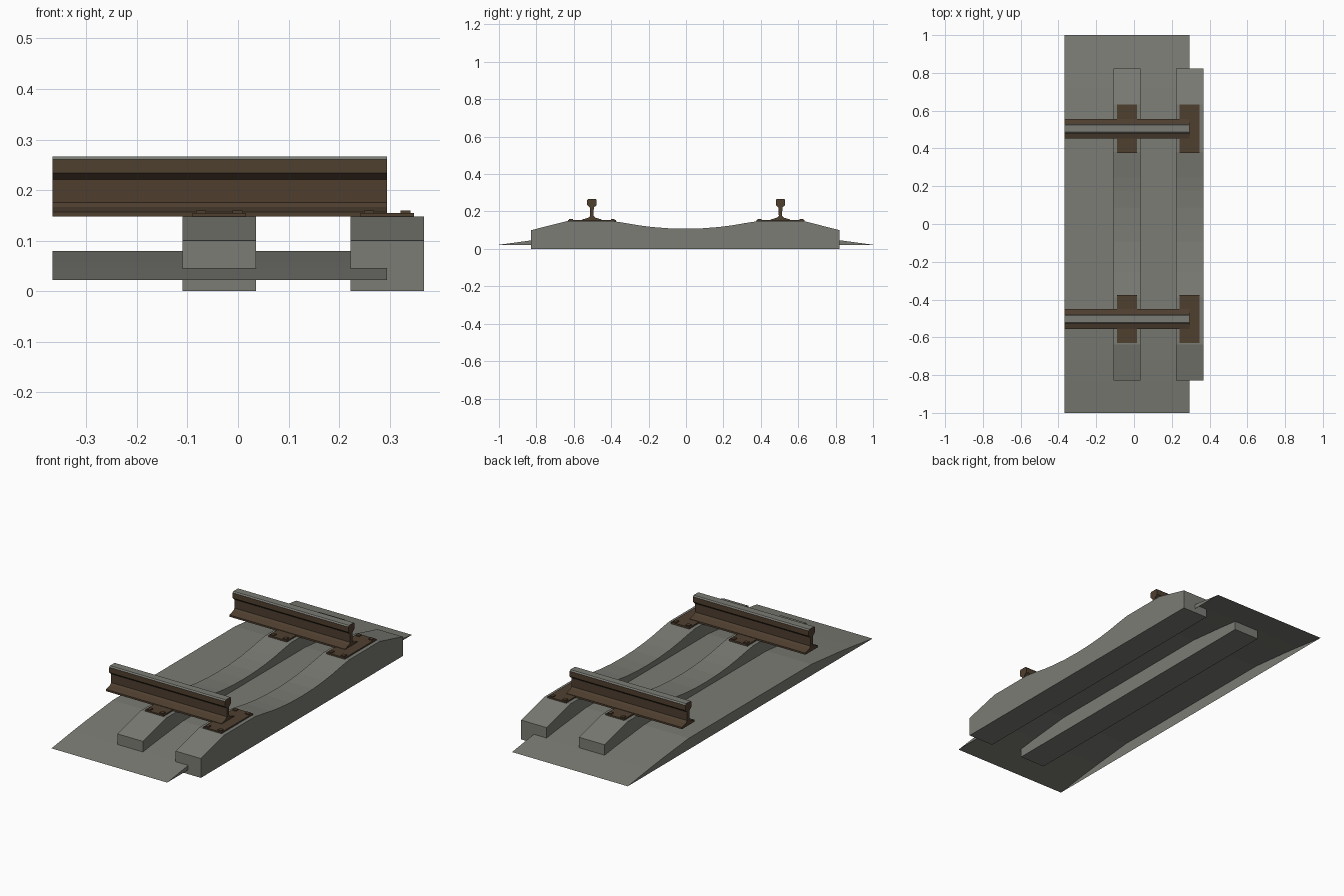
import bpy, bmesh

if "Cube" in bpy.data.objects:
    bpy.data.objects.remove(bpy.data.objects["Cube"])


def material(name, rgb):
    m = bpy.data.materials.new(name)
    m.diffuse_color = (*rgb, 1)
    m.use_nodes = True
    m.node_tree.nodes["Principled BSDF"].inputs["Base Color"].default_value = m.diffuse_color
    return m


STONE = material("grey stone", (0.2, 0.2, 0.178))
RUST = material("rusty brown", (0.078, 0.05, 0.029))


def mirrored(half):
    """Complete a (y, z) outline from its +y half, listed top to bottom."""
    return half + [(-y, z) for y, z in reversed(half) if y > 1e-6]


def extrude_x(name, outline, x0, x1, mats, y_off=0.0, open_bottom=False):
    """Extrude a (y, z) outline along x."""
    bm = bmesh.new()
    a = [bm.verts.new((x0, y + y_off, z)) for y, z in outline]
    b = [bm.verts.new((x1, y + y_off, z)) for y, z in outline]
    n = len(outline)
    bm.faces.new(a)
    bm.faces.new(b)
    for i in range(n):
        j = (i + 1) % n
        bm.faces.new((a[i], a[j], b[j], b[i]))
    bmesh.ops.recalc_face_normals(bm, faces=bm.faces[:])
    if open_bottom:
        under = [f for f in bm.faces if f.normal.z < -0.9]
        bmesh.ops.delete(bm, geom=under, context='FACES_ONLY')
    me = bpy.data.meshes.new(name)
    bm.to_mesh(me)
    bm.free()
    for m in mats:
        me.materials.append(m)
    ob = bpy.data.objects.new(name, me)
    bpy.context.collection.objects.link(ob)
    return ob


def box(name, x, y, z0, sx, sy, h, mat):
    outline = [(-sy / 2, z0), (sy / 2, z0), (sy / 2, z0 + h), (-sy / 2, z0 + h)]
    return extrude_x(name, outline, x - sx / 2, x + sx / 2, [mat], y)


# ballast bed: shallow mound, open underneath
bed = mirrored([(0, 0.08), (0.5, 0.08), (0.72, 0.058), (0.83, 0.045), (1, 0.022)])
extrude_x("ballast_bed", bed, -0.367, 0.295, [STONE], open_bottom=True)

# concrete sleepers: dipped in the middle, sloping at the ends
sleeper = mirrored([(0, 0.108), (0.09, 0.110), (0.18, 0.117), (0.25, 0.126),
                    (0.32, 0.138), (0.385, 0.148), (0.635, 0.148),
                    (0.825, 0.1), (0.825, 0)])
# rail: head, thin web and flared foot
rail = mirrored([(0.019, 0.267), (0.025, 0.261), (0.025, 0.234), (0.010, 0.221),
                 (0.009, 0.176), (0.018, 0.167), (0.052, 0.157), (0.052, 0.148)])

for k, sx in enumerate((-0.037, 0.295)):
    extrude_x(f"sleeper_{k}", sleeper, sx - 0.0725, sx + 0.0725, [STONE], -0.003)

for side, ry in (("near", -0.503), ("far", 0.505)):
    r = extrude_x(f"rail_{side}", rail, -0.367, 0.295, [RUST, STONE], ry)
    for p in r.data.polygons:  # worn running surface
        if p.normal.z > 0.6 and p.center.z > 0.25:
            p.material_index = 1
    for k, sx in enumerate((-0.037, 0.295)):
        # base plate and its four bolt heads
        box(f"base_plate_{side}_{k}", sx, ry, 0.146, 0.106, 0.256, 0.009, RUST)
        for dx in (-0.036, 0.036):
            for dy in (-0.112, 0.112):
                box(f"bolt_{side}_{k}", sx + dx, ry + dy, 0.154, 0.02, 0.02, 0.006, RUST)
